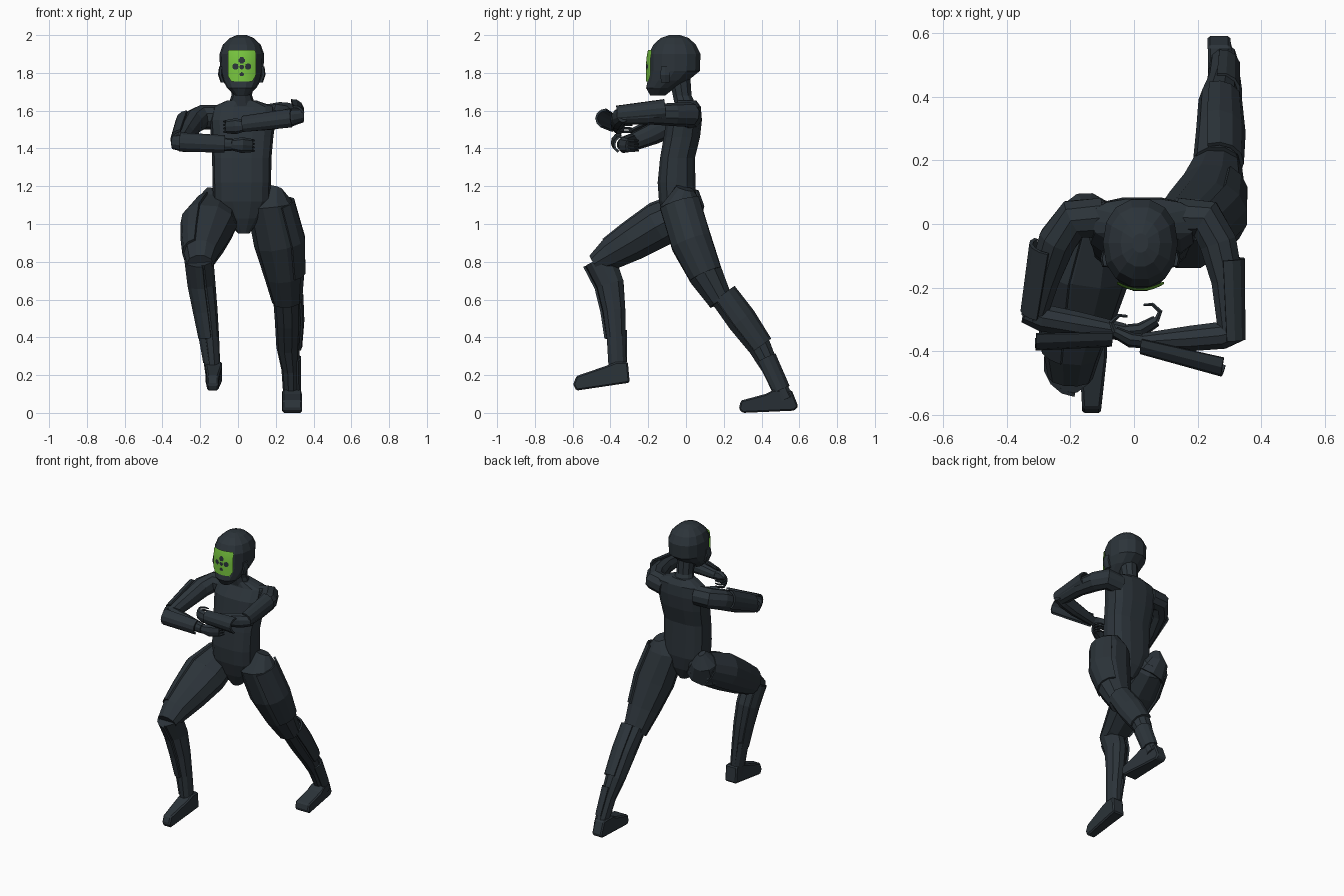
import bpy, bmesh, math
from mathutils import Vector as V


def material(name, rgb):
    m = bpy.data.materials.new(name)
    m.diffuse_color = (*rgb, 1)
    return m


DARK = material("dark slate", (0.025, 0.034, 0.042))
GREEN = material("visor green", (0.19, 0.57, 0.05))


def finish(name, bm, mats=(DARK,)):
    bmesh.ops.recalc_face_normals(bm, faces=bm.faces)
    me = bpy.data.meshes.new(name)
    bm.to_mesh(me)
    bm.free()
    for m in mats:
        me.materials.append(m)
    ob = bpy.data.objects.new(name, me)
    bpy.context.collection.objects.link(ob)
    return ob


def spow(v, e):
    return math.copysign(abs(v) ** e, v)


def loft(name, st, ref=(1, 0, 0), n=10, flat=False, e=1.0, half=None, grow=1.0):
    """Rings (x, y, z, a, b) along a path; 'half' makes an open plate facing ref."""
    bm = bmesh.new()
    rings = []
    pts = [V(s[:3]) for s in st]
    for i, s in enumerate(st):
        if flat:
            side, up = V((1, 0, 0)), V((0, 1, 0))
        else:
            t = (pts[min(i + 1, len(pts) - 1)] - pts[max(i - 1, 0)]).normalized()
            r = V(ref)
            side = (r - t * r.dot(t)).normalized()
            up = t.cross(side)
        if half:
            angles = [math.radians(-half + 2 * half * k / (n - 1)) for k in range(n)]
        else:
            angles = [2 * math.pi * k / n for k in range(n)]
        rings.append([bm.verts.new(pts[i] + side * s[3] * grow * spow(math.cos(w), e)
                                   + up * s[4] * grow * spow(math.sin(w), e)) for w in angles])
    for r0, r1 in zip(rings, rings[1:]):
        for k in range(n - 1 if half else n):
            j = (k + 1) % n
            bm.faces.new((r0[k], r0[j], r1[j], r1[k]))
    if not half:
        bm.faces.new(rings[0])
        bm.faces.new(rings[-1])
    ob = finish(name, bm)
    if half:
        so = ob.modifiers.new("thickness", "SOLIDIFY")
        so.thickness, so.offset = 0.012, 0
    return ob


def plate(name, st, facing, half=70, grow=1.0, n=6):
    return loft(name, st, facing, n, half=half, grow=grow)


def foot(name, profile, x0, x1, narrow_y, shift):
    """Side profile extruded in x; points beyond narrow_y are squeezed."""
    bm = bmesh.new()
    f = bm.faces.new([bm.verts.new((x0, y, z)) for y, z in profile])
    ext = bmesh.ops.extrude_face_region(bm, geom=[f])
    bmesh.ops.translate(bm, vec=(x1 - x0, 0, 0),
                        verts=[g for g in ext["geom"] if isinstance(g, bmesh.types.BMVert)])
    mid = (x0 + x1) / 2
    for v in bm.verts:
        if narrow_y * v.co.y > narrow_y ** 2:
            v.co.x = mid + (v.co.x - mid) * .68 + shift
    ob = finish(name, bm)
    bv = ob.modifiers.new("soft edge", "BEVEL")
    bv.width, bv.segments = 0.008, 1


# Torso and neck
loft("torso", [(.03, -.04, .95, .03, .045), (.025, -.04, 1.03, .1, .08),
               (.02, -.045, 1.12, .152, .1), (.02, -.05, 1.22, .155, .102),
               (.02, -.045, 1.35, .157, .094), (.022, -.022, 1.46, .165, .098),
               (.025, -.01, 1.55, .175, .096), (.03, .01, 1.62, .165, .07),
               (.02, .0, 1.655, .075, .055)], n=14, flat=True, e=.75)
loft("neck", [(.02, 0, 1.62, .075, .06), (.02, -.02, 1.68, .055, .052),
              (.02, -.035, 1.79, .06, .06)], flat=True)

# Helmet with jaw and ear guards
loft("helmet", [(.02, -.15, 1.68, .035, .04), (.02, -.135, 1.72, .078, .078),
                (.02, -.095, 1.76, .1, .11), (.02, -.062, 1.81, .115, .138),
                (.02, -.06, 1.9, .118, .14), (.02, -.06, 1.95, .1, .115),
                (.02, -.06, 1.985, .062, .075), (.02, -.06, 2.0, .025, .03)],
     n=14, flat=True, e=.9)
for s in (-1, 1):
    loft("ear_guard", [(.02 + s * .1, -.11, 1.75, .012, .025), (.02 + s * .114, -.11, 1.79, .012, .03),
                       (.02 + s * .11, -.11, 1.835, .01, .025)], n=6, flat=True)

# Visor: curved grid, dark spots chosen by distance
spots = [(0, 1.866, .017), (-.034, 1.833, .016), (.034, 1.833, .016),
         (0, 1.83, .012), (0, 1.793, .011)]
bm = bmesh.new()
NX, NZ = 36, 40
grid = []
for j in range(NZ + 1):
    z = 1.755 + .165 * j / NZ
    w = .074 - max(0, 1.785 - z) * .6 - max(0, z - 1.91) * .5
    row = []
    for i in range(NX + 1):
        dx = w * (2 * i / NX - 1)
        row.append(bm.verts.new((.02 + dx, -.211 + 4 * dx * dx + 1.5 * max(0, z - 1.84) ** 2, z)))
    grid.append(row)
for j in range(NZ):
    for i in range(NX):
        f = bm.faces.new((grid[j][i], grid[j][i + 1], grid[j + 1][i + 1], grid[j + 1][i]))
        c = f.calc_center_median()
        if any(math.hypot(c.x - .02 - sx, c.z - sz) < r for sx, sz, r in spots):
            f.material_index = 1
finish("visor", bm, (GREEN, DARK))

# Forward leg
thigh = [(-.1, .06, 1.09, .05, .05), (-.12, .01, 1.07, .115, .105), (-.15, -.14, .995, .145, .122),
         (-.175, -.28, .91, .12, .108), (-.195, -.4, .84, .092, .088), (-.2, -.485, .79, .07, .052)]
loft("front_thigh", thigh)
loft("front_hip_peak", [(-.13, -.02, 1.02, .12, .1), (-.155, .02, 1.12, .08, .085),
                        (-.15, .04, 1.185, .02, .03)])
plate("front_thigh_plate", thigh[1:5], (-1, 0, .2), 60, 1.04)
shin = [(-.2, -.455, .81, .07, .085), (-.187, -.4, .68, .068, .075), (-.168, -.38, .54, .06, .062),
        (-.15, -.37, .4, .05, .052), (-.132, -.36, .2, .04, .05)]
loft("front_shin", shin)
plate("front_shin_guard", shin[:4], (-1, -.5, 0), 70, 1.1)
plate("front_ankle_guard", [(-.155, -.365, .44, .056, .05), (-.135, -.362, .27, .045, .048)],
      (-1, 0, 0), 70)
foot("front_foot", [(-.298, .16), (-.308, .27), (-.37, .27), (-.42, .25), (-.58, .195),
                    (-.598, .15), (-.58, .118)], -.172, -.085, -.5, -.005)

# Rear leg
thigh = [(.19, -.005, 1.19, .05, .05), (.17, -.03, 1.1, .125, .115), (.218, .03, .9, .134, .115),
         (.245, .105, .73, .107, .095), (.26, .185, .59, .08, .068)]
loft("rear_thigh", thigh)
plate("rear_thigh_plate", thigh[1:4], (1, 0, 0), 60, 1.02)
shin = [(.26, .19, .62, .075, .07), (.265, .29, .49, .07, .077), (.265, .39, .35, .062, .064),
        (.278, .45, .23, .048, .048), (.283, .525, .07, .042, .047)]
loft("rear_shin", shin)
plate("rear_shin_guard", shin[:3], (.9, .8, .3), 70, 1.1)
plate("rear_ankle_guard", [(.275, .42, .29, .055, .055), (.283, .5, .12, .045, .05)],
      (1, .5, .3), 75)
foot("rear_foot", [(.594, .035), (.56, .12), (.46, .12), (.42, .1), (.29, .065),
                   (.28, .02), (.3, 0), (.575, .012)], .235, .34, .5, -.02)


def hand(name, palm, s):
    loft(name, palm, (0, 0, 1), 8)
    x, y, z = palm[-1][:3]
    for k in range(4):  # curled fingers
        zz = z + .027 - .018 * k
        loft(name + "_finger", [(x, y, zz, .008, .009), (x + s * .012, y + .03, zz, .007, .008),
                                (x - s * .012, y + .052, zz, .006, .006),
                                (x - s * .04, y + .05, zz, .004, .004)], (0, 0, 1), 5)


UP = (0, 0, 1)
# Arm on the +x side, raised higher
loft("left_upper_arm", [(.14, .02, 1.565, .065, .065), (.225, .015, 1.58, .066, .066),
                        (.265, -.06, 1.58, .062, .062), (.293, -.18, 1.58, .054, .052),
                        (.305, -.34, 1.57, .044, .042)], UP)
plate("left_upper_arm_plate", [(.285, -.11, 1.6, .06, .055), (.295, -.365, 1.575, .052, .045)],
      (1, 0, .5), 70)
loft("left_forearm", [(.34, -.335, 1.575, .038, .032), (.28, -.35, 1.565, .048, .045),
                      (.18, -.36, 1.545, .046, .042), (.03, -.37, 1.52, .032, .028)], UP)
plate("left_forearm_plate", [(.03, -.36, 1.525, .045, .042), (.29, -.415, 1.555, .062, .05)],
      (0, -1, .3), 70)
hand("left_hand", [(.04, -.37, 1.52, .028, .022), (-.01, -.365, 1.518, .042, .024),
                   (-.06, -.34, 1.515, .036, .018)], -1)

# Arm on the -x side, held lower
loft("right_upper_arm", [(-.1, .02, 1.565, .065, .065), (-.19, .015, 1.565, .066, .066),
                         (-.24, -.05, 1.54, .066, .062), (-.283, -.17, 1.48, .058, .052),
                         (-.315, -.29, 1.43, .046, .042)], UP)
plate("right_upper_arm_plate", [(-.265, -.07, 1.54, .06, .062), (-.302, -.28, 1.445, .05, .055)],
      (-1, 0, .4), 65)
loft("right_forearm", [(-.345, -.28, 1.435, .038, .032), (-.29, -.295, 1.43, .048, .045),
                       (-.18, -.315, 1.425, .045, .042), (-.03, -.34, 1.42, .032, .028)], UP)
plate("right_forearm_plate", [(-.31, -.335, 1.43, .058, .05), (-.07, -.335, 1.42, .045, .045)],
      (0, -1, .2), 70)
hand("right_hand", [(-.04, -.34, 1.42, .028, .022), (.02, -.335, 1.418, .042, .024),
                    (.07, -.305, 1.415, .036, .018)], 1)
